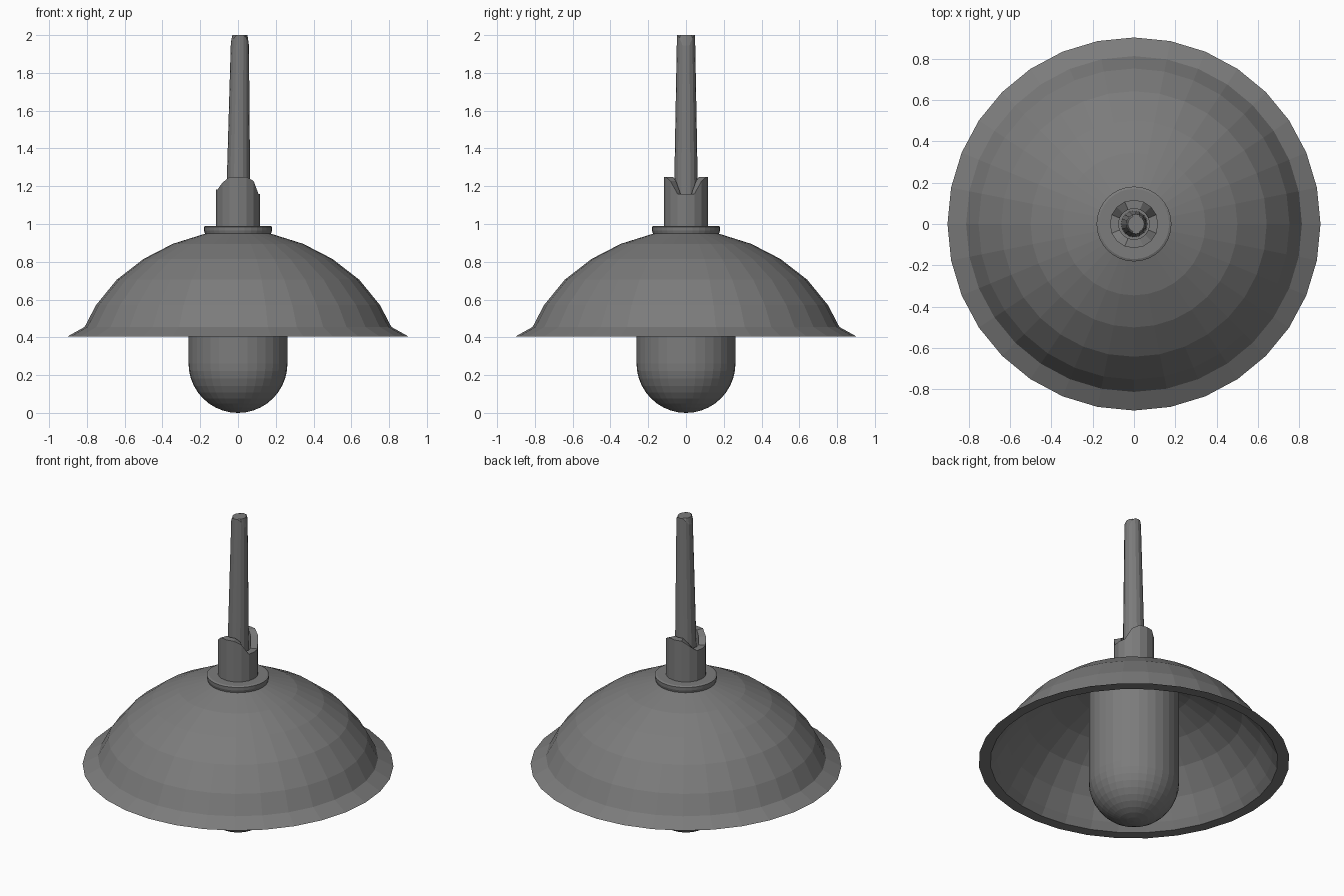
import bpy, bmesh
from math import sin, cos, pi, radians

if "Cube" in bpy.data.objects:
    bpy.data.objects.remove(bpy.data.objects["Cube"])

# Dark grey metal used for every part
dark = bpy.data.materials.new("dark_grey")
dark.diffuse_color = (0.2, 0.2, 0.2, 1)
dark.use_nodes = True
dark.node_tree.nodes["Principled BSDF"].inputs["Base Color"].default_value = dark.diffuse_color


def mesh_object(name, bm):
    bmesh.ops.remove_doubles(bm, verts=bm.verts, dist=0.0005)
    bmesh.ops.recalc_face_normals(bm, faces=bm.faces)
    me = bpy.data.meshes.new(name)
    bm.to_mesh(me)
    bm.free()
    me.materials.append(dark)
    ob = bpy.data.objects.new(name, me)
    bpy.context.collection.objects.link(ob)
    return ob


def skin(bm, rings):
    for a, b in zip(rings, rings[1:]):
        n = len(a)
        for i in range(n):
            j = (i + 1) % n
            bm.faces.new((a[i], a[j], b[j], b[i]))


def lathe(name, profile, seg=32, closed=False, caps=False):
    bm = bmesh.new()
    rings = [[bm.verts.new((r * cos(2 * pi * i / seg), r * sin(2 * pi * i / seg), z))
              for i in range(seg)] for r, z in profile]
    skin(bm, rings + rings[:1] if closed else rings)
    if caps:
        bm.faces.new(rings[0])
        bm.faces.new(rings[-1])
    return mesh_object(name, bm)


def broken_tube(name, r0, r1, z0, z1, lean, inner, floor, depth, seg=16):
    """Tapered leaning tube whose top is broken down on the +x and -x sides.
    With floor None the top is solid and only its edge is chipped."""
    drop_by_step = {0: 1.0, 1: 1.0, 2: 0.25, 3: 0, 4: 0, 5: 0, 6: 0.35, 7: 0.75, 8: 0.75}
    bm = bmesh.new()

    def ring(r, cx, z, drop):
        out = []
        for i in range(seg):
            a = 2 * pi * i / seg
            d = drop_by_step[min(i, seg - i)] * drop
            out.append(bm.verts.new((cx + r * cos(a), r * sin(a), z - d)))
        return out

    rings = [ring(r0, 0, z0, 0), ring(r1, lean, z1, depth)]
    if floor is None:
        rings.append(ring(inner, lean, z1, 0))
    else:
        rings += [ring(inner, lean, z1, depth), ring(inner, lean, floor, 0)]
    skin(bm, rings)
    bm.faces.new(rings[0])
    bm.faces.new(rings[-1])
    return mesh_object(name, bm)


# Shade: thin dome with a flared rim
outer = [(0.902, 0.405), (0.812, 0.455), (0.752, 0.57), (0.642, 0.705),
         (0.50, 0.815), (0.345, 0.895), (0.17, 0.95), (0.05, 0.965)]
inner = [(0.05, 0.945), (0.165, 0.935), (0.338, 0.88), (0.49, 0.8),
         (0.628, 0.694), (0.737, 0.562), (0.803, 0.45), (0.835, 0.405)]
lathe("lamp_shade", outer + inner, closed=True)

# Bulb: cylinder with a hemispherical bottom
R = 0.262
bulb = [(R * sin(radians(a)), R - R * cos(radians(a))) for a in range(9, 91, 9)]
lathe("bulb", [(0.002, 0.0)] + bulb + [(R, 0.88)], caps=True)

# Collar on top of the shade
lathe("collar", [(0.17, 0.93), (0.176, 0.953), (0.18, 0.965), (0.181, 0.985), (0.17, 0.99)],
      caps=True)

# Socket with a broken end, and a solid stem with a chipped top
broken_tube("socket", 0.117, 0.117, 0.96, 1.25, 0.0, 0.075, 1.13, 0.09)
broken_tube("stem", 0.066, 0.048, 1.0, 2.0, 0.01, 0.04, None, 0.055)
